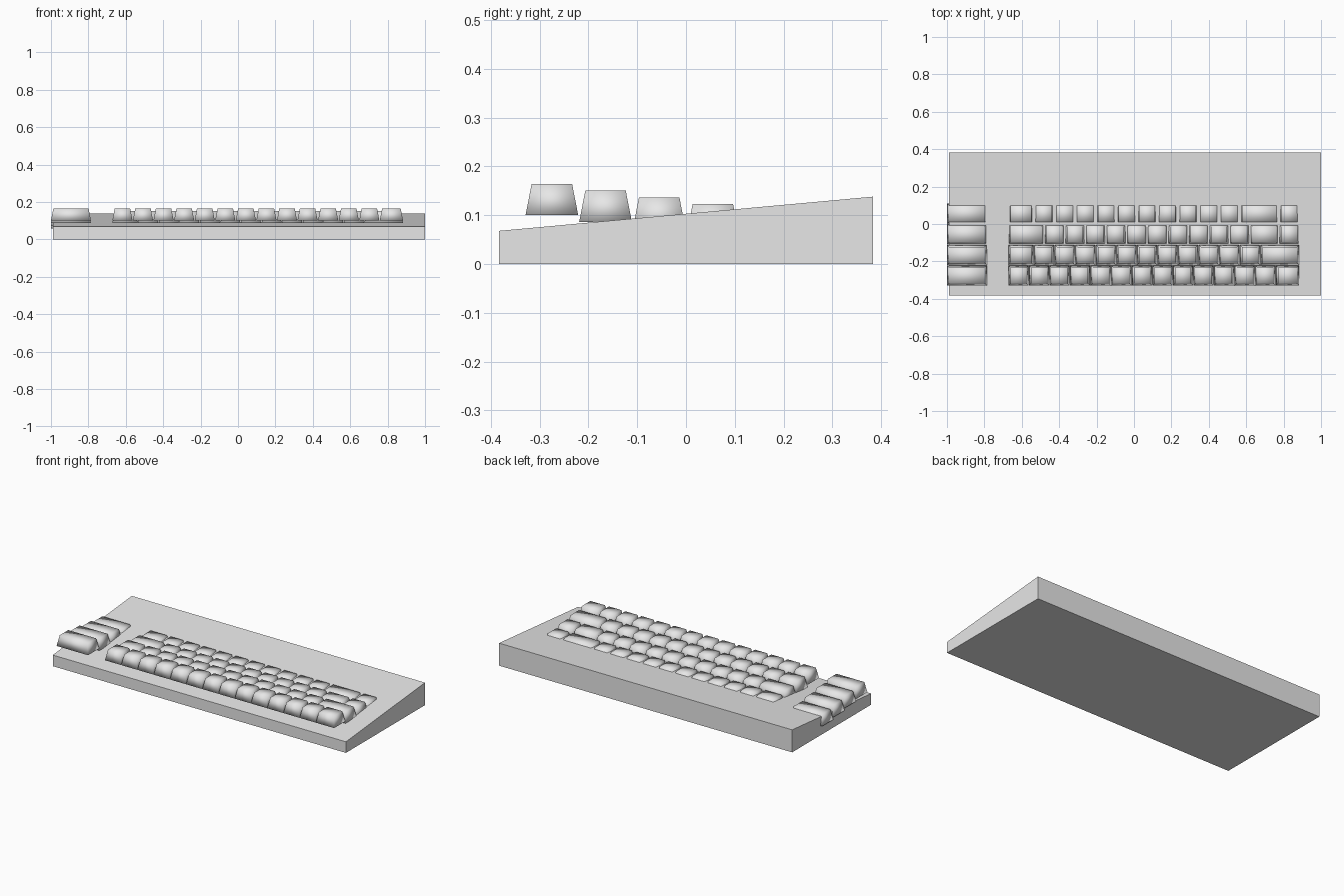
import bpy
import bmesh

cube = bpy.data.objects.get("Cube")
if cube:
    bpy.data.objects.remove(cube, do_unlink=True)

grey = bpy.data.materials.new("light_grey")
grey.use_nodes = True
colour = (0.8, 0.8, 0.8, 1)
grey.diffuse_color = colour
grey.node_tree.nodes["Principled BSDF"].inputs["Base Color"].default_value = colour

UNIT = 0.11      # pitch of one key
GAP = 0.002      # space between key bases
TAPER = 0.0125   # inset of a key top on each side
HEIGHT = 0.064


def make_object(name, bm, smooth=False):
    bmesh.ops.recalc_face_normals(bm, faces=bm.faces[:])
    for face in bm.faces:
        face.smooth = smooth
    mesh = bpy.data.meshes.new(name)
    bm.to_mesh(mesh)
    bm.free()
    mesh.materials.append(grey)
    obj = bpy.data.objects.new(name, mesh)
    bpy.context.collection.objects.link(obj)
    return obj


def add_block(bm, low, high, shape=None):
    """Box between two corners; shape(vertex, is_top) may move its corners."""
    for v in bmesh.ops.create_cube(bm, size=1)["verts"]:
        top = v.co.z > 0
        v.co = [h if c > 0 else l for c, l, h in zip(v.co, low, high)]
        if shape:
            shape(v, top)


def add_key(bm, x, y, z, width):
    """Tapered keycap."""
    right, back = x + width - GAP, y + UNIT - GAP

    def taper(v, top):
        if top:
            v.co.x += TAPER if v.co.x < (x + right) / 2 else -TAPER
            v.co.y += TAPER if v.co.y < (y + back) / 2 else -TAPER

    add_block(bm, (x, y, z), (right, back, z + HEIGHT), taper)


# Wedge-shaped case
def slope(v, top):
    if top:
        v.co.z = 0.068 if v.co.y < 0 else 0.138


bm = bmesh.new()
add_block(bm, (-0.988, -0.383, 0), (1, 0.383, 0.1), slope)
make_object("case", bm)

# Key widths in units, from the front row to the back row
rows = [
    [1] * 13 + [1.15],
    [1.25] + [1] * 11 + [1.9],
    [1.75] + [1] * 10 + [1.4, 1],
    [1.25] + [1] * 10 + [1.9, 1],
]
side_keys = bmesh.new()
for i, widths in enumerate(rows):
    y = -0.329 + i * UNIT
    z = 0.1 - i * 0.0138
    bm = bmesh.new()
    x = -0.672
    for w in widths:
        add_key(bm, x, y, z, w * UNIT)
        x += w * UNIT
    make_object(f"key_row_{i + 1}", bm, smooth=True)
    add_key(side_keys, -1, y, z, 1.96 * UNIT)
make_object("side_keys", side_keys, smooth=True)
